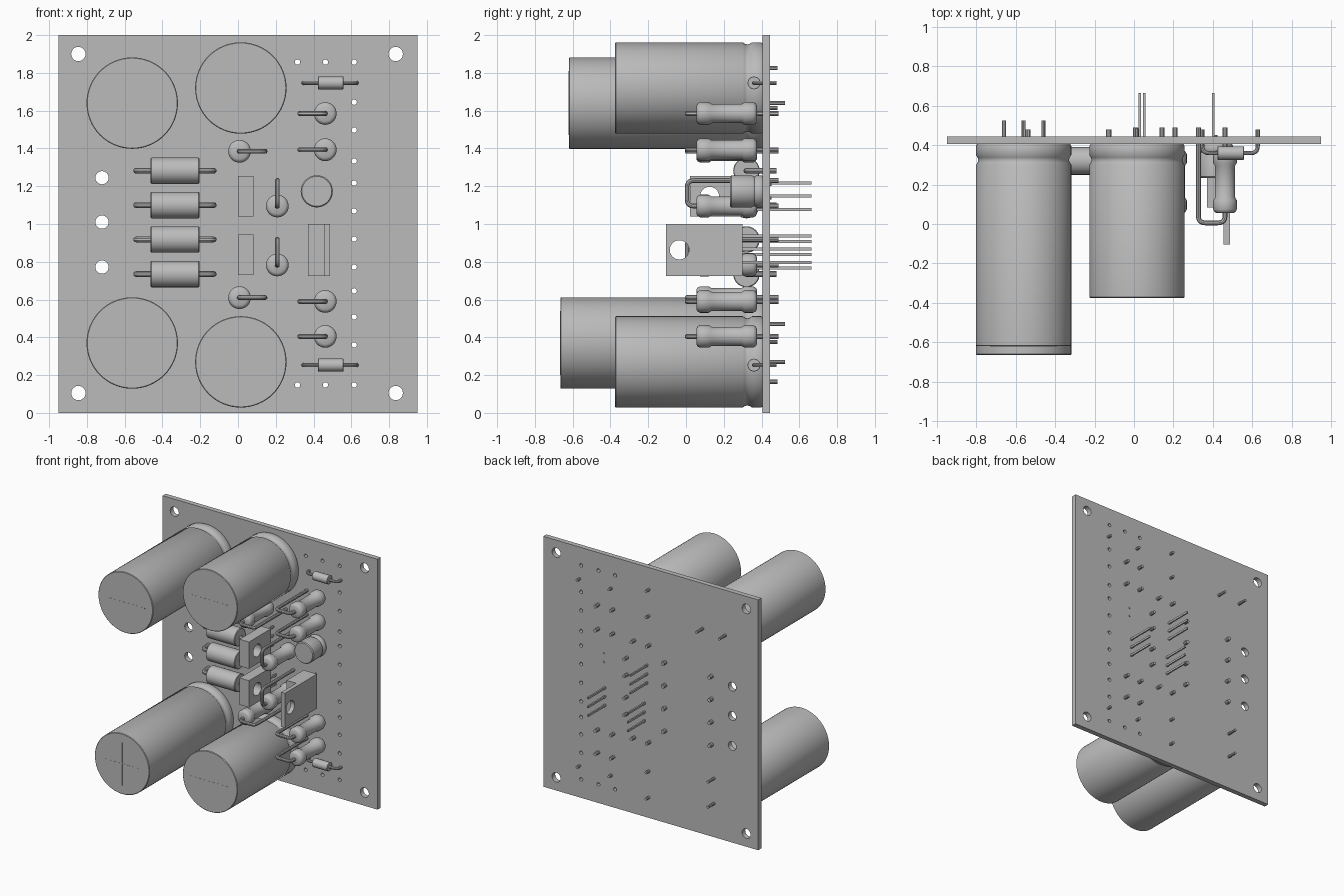
import bpy, bmesh, math
from mathutils import Vector, Matrix

if "Cube" in bpy.data.objects:
    bpy.data.objects.remove(bpy.data.objects["Cube"])

GREY = bpy.data.materials.new("plain grey")
GREY.diffuse_color = (0.5, 0.5, 0.5, 1)
GREY.use_nodes = True
GREY.node_tree.nodes["Principled BSDF"].inputs["Base Color"].default_value = GREY.diffuse_color
FRONT, BACK = 0.405, 0.445          # board faces along y


def finish(name, bm, smooth=True):
    me = bpy.data.meshes.new(name)
    bmesh.ops.recalc_face_normals(bm, faces=bm.faces)
    bm.to_mesh(me)
    bm.free()
    me.materials.append(GREY)
    ob = bpy.data.objects.new(name, me)
    bpy.context.collection.objects.link(ob)
    if smooth:
        bpy.ops.object.select_all(action='DESELECT')
        ob.select_set(True)
        bpy.context.view_layer.objects.active = ob
        bpy.ops.object.shade_smooth_by_angle(angle=math.radians(35))
    return ob


def rings_to_mesh(bm, rings):
    """Skin a row of vertex rings and cap both ends."""
    for a, b in zip(rings, rings[1:]):
        n = len(a)
        for i in range(n):
            bm.faces.new((a[i], a[(i + 1) % n], b[(i + 1) % n], b[i]))
    bm.faces.new(rings[0])
    bm.faces.new(rings[-1])


def lathe(name, profile, centre, axis='Y', n=32):
    """profile: (position along axis, radius); centre: the other two coordinates in order."""
    bm = bmesh.new()
    rings = []
    for p, r in profile:
        ring = []
        for i in range(n):
            a = 2 * math.pi * i / n
            u, v = centre[0] + r * math.cos(a), centre[1] + r * math.sin(a)
            ring.append(bm.verts.new((u, p, v) if axis == 'Y' else (p, u, v)))
        rings.append(ring)
    rings_to_mesh(bm, rings)
    return finish(name, bm)


def wire(name, pts, r=0.013, bend=0.035, n=10):
    """Round wire along a polyline lying in one plane, with rounded corners."""
    pts = [Vector(p) for p in pts]
    path = [pts[0]]
    for a, b, c in zip(pts, pts[1:], pts[2:]):
        p, q = b + (a - b).normalized() * bend, b + (c - b).normalized() * bend
        for i in range(6):
            t = i / 5
            path.append(p * (1 - t) ** 2 + b * 2 * t * (1 - t) + q * t * t)
    path.append(pts[-1])
    side = Vector((0, 0, 1))
    if len(pts) > 2:
        side = (pts[1] - pts[0]).cross(pts[2] - pts[1]).normalized()
    bm = bmesh.new()
    rings = []
    for i, p in enumerate(path):
        d = (path[min(i + 1, len(path) - 1)] - path[max(i - 1, 0)]).normalized()
        up = d.cross(side)
        rings.append([bm.verts.new(p + r * (side * math.cos(2 * math.pi * k / n)
                                            + up * math.sin(2 * math.pi * k / n)))
                      for k in range(n)])
    rings_to_mesh(bm, rings)
    return finish(name, bm)


def box(name, x, y, z):
    bm = bmesh.new()
    size = [b - a for a, b in (x, y, z)]
    mid = [(a + b) / 2 for a, b in (x, y, z)]
    bmesh.ops.create_cube(bm, size=1, matrix=Matrix.Translation(mid) @ Matrix.Diagonal((*size, 1)))
    return finish(name, bm, False)


def drill(ob, holes, rot, n=24):
    """Cut round holes: list of (centre, radius)."""
    bm = bmesh.new()
    for c, r in holes:
        bmesh.ops.create_cone(bm, cap_ends=True, segments=n, radius1=r, radius2=r, depth=0.4,
                              matrix=Matrix.Translation(c) @ rot)
    cutter = finish("hole_cutter", bm, False)
    mod = ob.modifiers.new("holes", 'BOOLEAN')
    mod.object, mod.operation, mod.solver = cutter, 'DIFFERENCE', 'EXACT'
    bpy.context.view_layer.objects.active = ob
    bpy.ops.object.modifier_apply(modifier=mod.name)
    bpy.data.objects.remove(cutter)


ALONG_Y = Matrix.Rotation(math.pi / 2, 4, 'X')
ALONG_X = Matrix.Rotation(math.pi / 2, 4, 'Y')

# Circuit board with mounting, cable and pad holes
board = box("circuit_board", (-0.95, 0.95), (FRONT, BACK), (0, 2))
holes = [((x, 0.425, z), 0.038) for x in (-0.845, 0.835) for z in (0.105, 1.9)]
holes += [((-0.72, 0.425, z), 0.035) for z in (0.772, 1.01, 1.245)]
holes += [((0.615, 0.425, z), 0.014) for z in (1.857, 1.645, 1.497, 1.333, 1.217, 1.069,
                                              0.92, 0.772, 0.646, 0.508, 0.36, 0.148)]
holes += [((x, 0.425, z), 0.014) for x in (0.315, 0.463) for z in (0.148, 1.857)]
drill(board, holes, ALONG_Y)

# Large can capacitors: x, z, front y, pin offset (dx, dz), pin end
for x, z, y, dx, dz, end in ((-0.56, 1.64, -0.62, 0.1, 0, 0.525),
                             (-0.56, 0.37, -0.665, 0, 0.1, 0.525),
                             (0.015, 1.72, -0.375, 0, 0.105, 0.485),
                             (0.015, 0.27, -0.375, 0, 0.105, 0.485)):
    R = 0.242
    lathe("can_capacitor", [(FRONT, R - 0.005), (0.395, R), (0.35, R), (0.338, R - 0.008),
                            (0.325, R - 0.012), (0.312, R - 0.008), (0.30, R),
                            (y + 0.004, R), (y, R - 0.004)], (x, z), n=64)
    box("vent_score_across", (x - 0.17, x + 0.17), (y - 0.001, y + 0.002), (z - 0.003, z + 0.003))
    box("vent_score_upright", (x - 0.003, x + 0.003), (y - 0.001, y + 0.002), (z - 0.17, z + 0.17))
    for s in (-1, 1):
        px, pz = x + s * dx, z + s * dz
        wire("capacitor_pin", [(px, 0.4, pz), (px, end, pz)], 0.011)


def axial_diode(name, x0, x1, lead0, lead1, y, z, r, wr, end):
    c = r * 0.06
    lathe(name + "_body", [(x0, r - c), (x0 + c, r), (x1 - c, r), (x1, r - c)], (y, z), 'X')
    wire(name + "_lead", [(lead0, end, z), (lead0, y, z), (lead1, y, z), (lead1, end, z)], wr)


# Power diodes and small signal diodes
for z in (1.282, 1.1, 0.918, 0.735):
    axial_diode("power_diode", -0.462, -0.205, -0.54, -0.128, 0.32, z, 0.07, 0.015, 0.48)
for z in (1.747, 0.253):
    axial_diode("signal_diode", 0.424, 0.558, 0.347, 0.628, 0.36, z, 0.034, 0.011, 0.48)

# Upright resistors: body position and where the folded lead returns
for x, z, dx, dz in ((0.462, 1.585, -0.135, 0), (0.462, 1.393, -0.135, 0),
                     (0.462, 0.59, -0.135, 0), (0.462, 0.405, -0.135, 0),
                     (0.008, 1.385, 0.135, 0), (0.008, 0.61, 0.135, 0),
                     (0.208, 1.095, 0, 0.135), (0.208, 0.783, 0, 0.135)):
    half = [(0.055, 0.042), (0.062, 0.054), (0.075, 0.06), (0.12, 0.06), (0.135, 0.051)]
    prof = half + [(0.43 - p, r) for p, r in reversed(half)]
    lathe("resistor_body", prof, (x, z), n=28)
    wire("resistor_lead", [(x, 0.49, z), (x, 0.006, z), (x + dx, 0.006, z + dz),
                           (x + dx, 0.49, z + dz)])

# Driver transistors: flat block with a through hole and three long pins
for z, px in ((1.147, 0.03), (0.838, 0.052)):
    body = box("driver_transistor", (0.0, 0.083), (0.02, 0.295), (z - 0.107, z + 0.107))
    drill(body, [((0.04, 0.125, z), 0.05)], ALONG_X, 32)
    for dz in (-0.07, 0, 0.07):
        box("driver_pin", (px - 0.006, px + 0.006), (0.29, 0.665), (z + dz - 0.008, z + dz + 0.008))

# Regulator: metal tab with hole, thicker body and three long pins
tab = box("regulator_tab", (0.455, 0.488), (-0.105, 0.3), (0.725, 1.0))
drill(tab, [((0.47, -0.035, 0.863), 0.051)], ALONG_X, 32)
box("regulator_body", (0.37, 0.455), (0.085, 0.3), (0.725, 1.0))
for dz in (-0.07, 0, 0.07):
    box("regulator_pin", (0.397, 0.409), (0.295, 0.665), (0.867 + dz - 0.008, 0.867 + dz + 0.008))

# Small can capacitor
lathe("small_capacitor", [(FRONT, 0.081), (0.398, 0.085), (0.375, 0.085), (0.362, 0.078),
                          (0.348, 0.085), (0.24, 0.085), (0.233, 0.079)], (0.417, 1.173), n=40)
for dz in (-0.035, 0.035):
    wire("small_capacitor_pin", [(0.417, 0.4, 1.173 + dz), (0.417, 0.452, 1.173 + dz)], 0.008)
